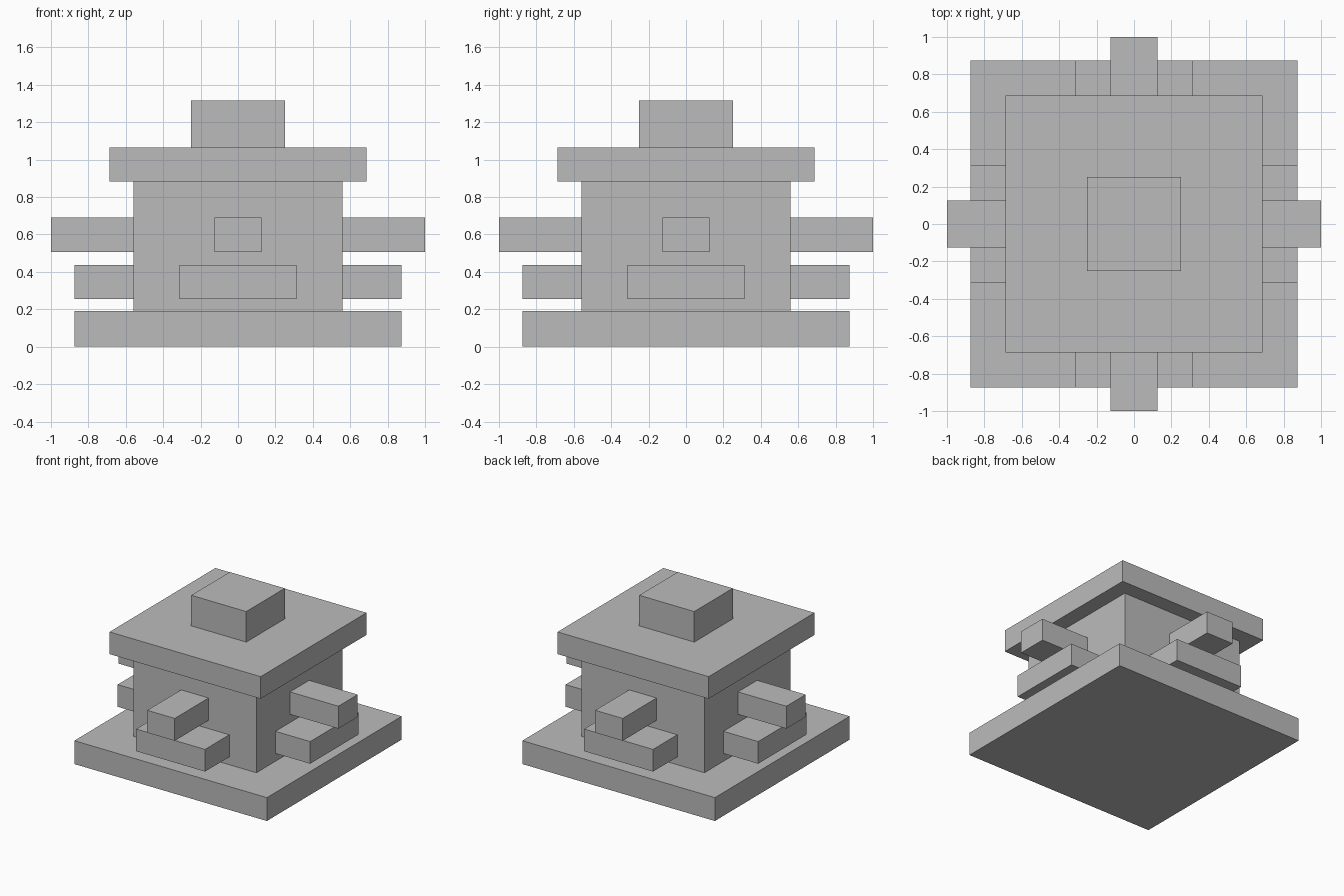
import bpy
from math import radians
from mathutils import Matrix, Vector

default_cube = bpy.data.objects.get("Cube")
if default_cube:
    bpy.data.objects.remove(default_cube, do_unlink=True)

# Single plain grey
grey = bpy.data.materials.new("plain grey")
grey.use_nodes = True
colour = (0.5, 0.5, 0.5, 1)
grey.diffuse_color = colour
grey.node_tree.nodes["Principled BSDF"].inputs["Base Color"].default_value = colour


def box(name, low, high, turn=0):
    """Box between two corners, turned about the z axis."""
    low, high = Vector(low), Vector(high)
    bpy.ops.mesh.primitive_cube_add(size=1)
    obj = bpy.context.object
    obj.name = name
    shape = Matrix.Translation((low + high) / 2) @ Matrix.Diagonal((*(high - low), 1))
    obj.data.transform(Matrix.Rotation(radians(turn), 4, "Z") @ shape)
    obj.data.materials.append(grey)
    return obj


def slab(name, half, bottom, top):
    """Square block centred on the z axis."""
    return box(name, (-half, -half, bottom), (half, half, top))


# Central stack
BODY = 0.56
slab("base", 0.875, 0, 0.192)
slab("body", BODY, 0.192, 0.882)
slab("roof", 0.687, 0.882, 1.064)
slab("roof_cap", 0.25, 1.064, 1.315)

# A wide ledge and a narrow beam on each of the four sides
for i, side in enumerate(("front", "left", "back", "right")):
    box(side + "_ledge", (-0.313, -0.875, 0.256), (0.313, -BODY, 0.438), 90 * i)
    box(side + "_beam", (-0.125, -1, 0.506), (0.125, -BODY, 0.69), 90 * i)
